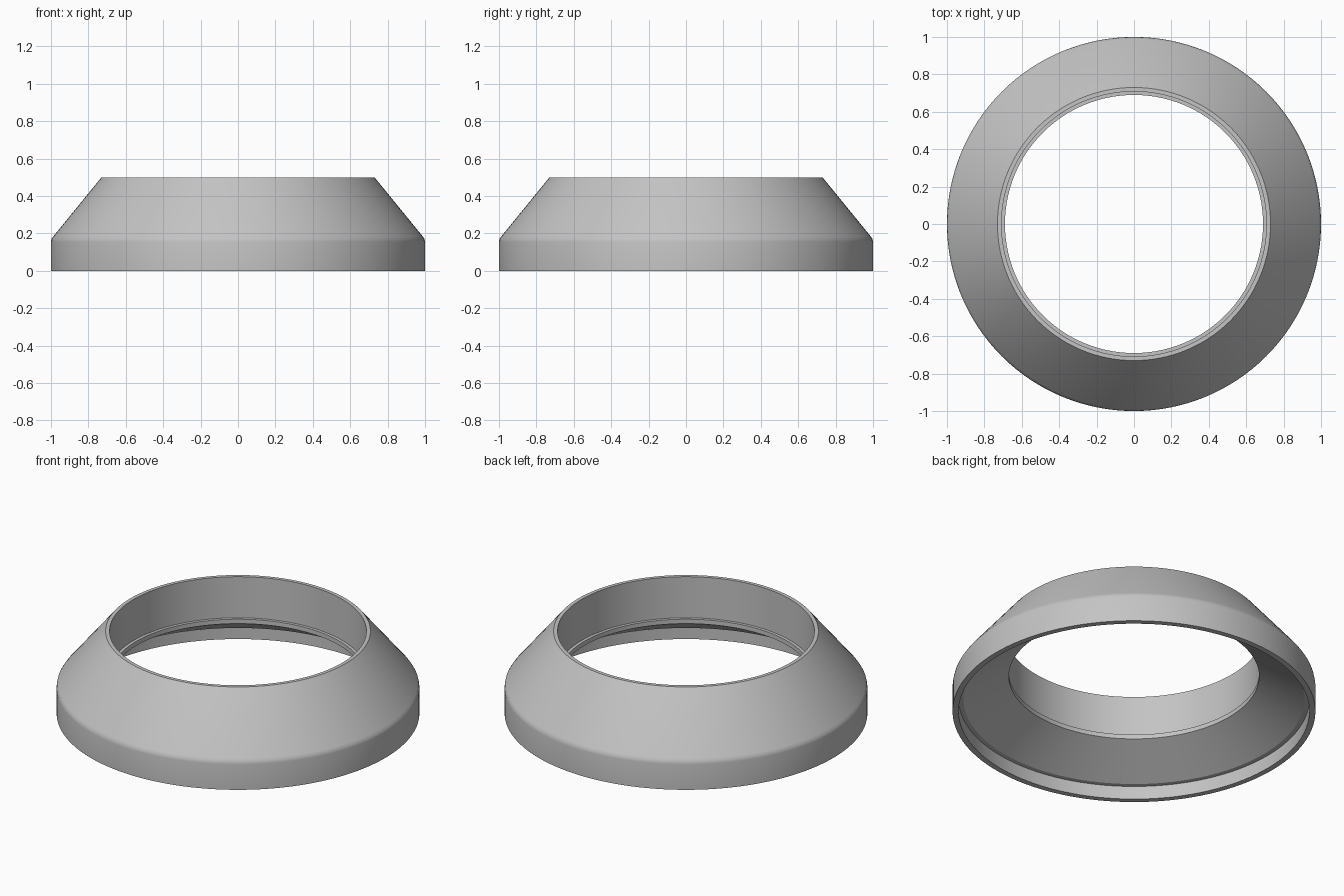
import bpy
import bmesh
import math

cube = bpy.data.objects.get("Cube")
if cube:
    bpy.data.objects.remove(cube, do_unlink=True)

# Single neutral grey
grey = bpy.data.materials.new("plain_grey")
grey.use_nodes = True
colour = (0.55, 0.55, 0.55, 1)
grey.diffuse_color = colour
grey.node_tree.nodes["Principled BSDF"].inputs["Base Color"].default_value = colour


def lathe(name, profile, segments, material):
    """Revolve a closed (radius, height) profile around the z axis."""
    bm = bmesh.new()
    rings = []
    for i in range(segments):
        a = 2 * math.pi * i / segments
        rings.append([bm.verts.new((r * math.cos(a), r * math.sin(a), z)) for r, z in profile])
    count = len(profile)
    for i in range(segments):
        here, after = rings[i], rings[(i + 1) % segments]
        for j in range(count):
            k = (j + 1) % count
            bm.faces.new((here[j], after[j], after[k], here[k]))
    bmesh.ops.recalc_face_normals(bm, faces=bm.faces)
    mesh = bpy.data.meshes.new(name)
    bm.to_mesh(mesh)
    bm.free()
    mesh.materials.append(material)
    obj = bpy.data.objects.new(name, mesh)
    bpy.context.collection.objects.link(obj)
    bpy.ops.object.select_all(action="DESELECT")
    obj.select_set(True)
    bpy.context.view_layer.objects.active = obj
    bpy.ops.object.shade_smooth_by_angle(angle=math.radians(28))
    return obj


# Rounded shoulder between the upright skirt and the sloping side
shoulder = [(1.0, 0.155), (0.997, 0.17), (0.988, 0.184)]
outside = [(1.0, 0.0)] + shoulder + [(0.73, 0.5)]
# Bore with a small ledge, then the hollow underside and bottom recess
bore = [(0.708, 0.5), (0.708, 0.25), (0.69, 0.25), (0.69, 0.223)]
underside = [(0.94, 0.08), (0.967, 0.08), (0.967, 0.0)]

lathe("tapered_ring", outside + bore + underside, 128, grey)
